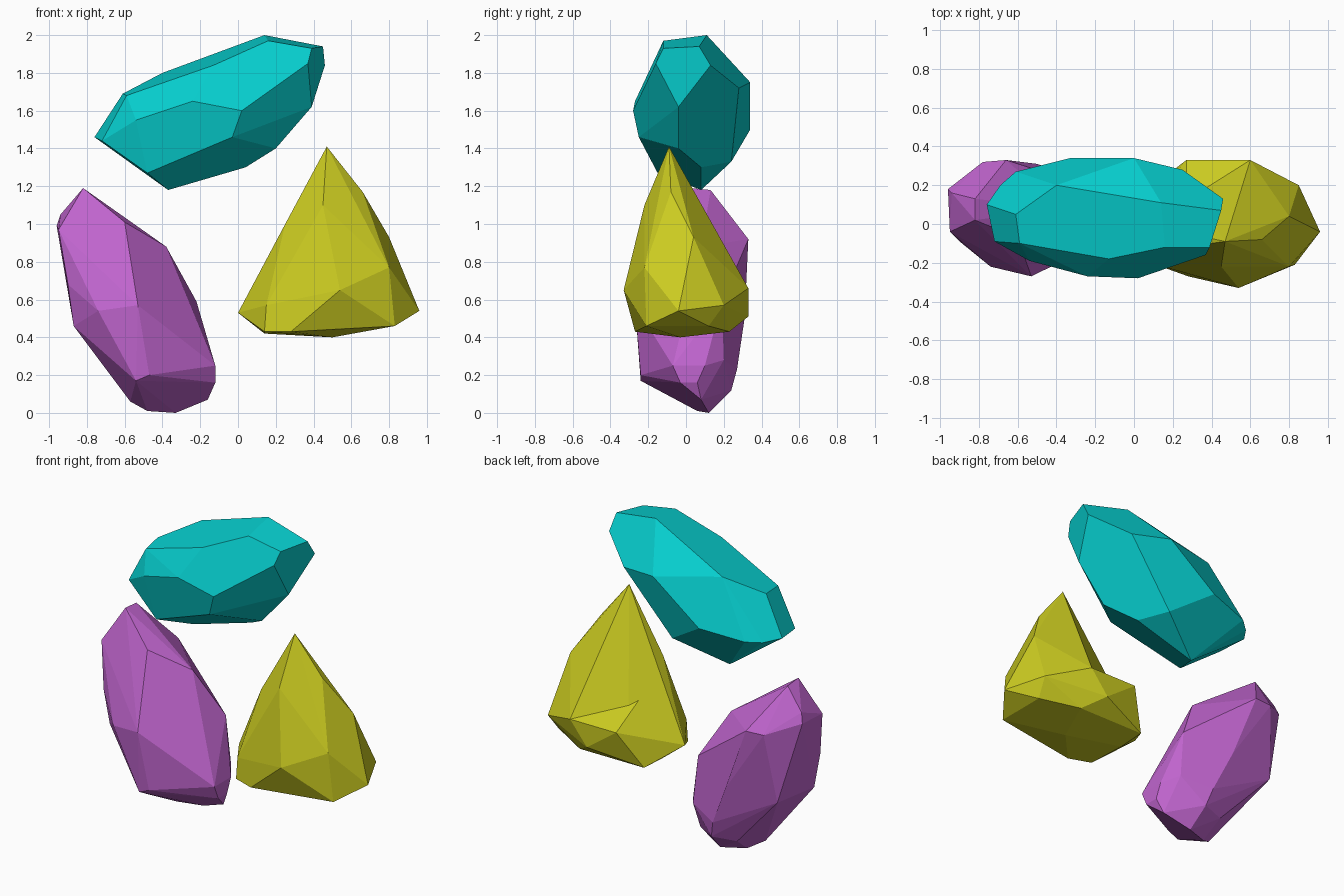
import bpy
import bmesh
import math
from mathutils import Vector

default_cube = bpy.data.objects.get("Cube")
if default_cube:
    bpy.data.objects.remove(default_cube, do_unlink=True)


def make_material(name, red, green, blue):
    material = bpy.data.materials.new(name)
    colour = (red, green, blue, 1)
    material.diffuse_color = colour
    material.use_nodes = True
    for node in material.node_tree.nodes:
        if node.type == "BSDF_PRINCIPLED":
            node.inputs["Base Color"].default_value = colour
    return material


def add_hull(target, corners):
    """Wrap a faceted convex shell around the corners and add it to target."""
    shell = bmesh.new()
    for corner in corners:
        shell.verts.new(Vector(corner))
    bmesh.ops.convex_hull(shell, input=shell.verts[:])
    loose = [vert for vert in shell.verts if not vert.link_faces]
    bmesh.ops.delete(shell, geom=loose, context="VERTS")
    # Merge nearly flat neighbours into the broad cut facets
    bmesh.ops.dissolve_limit(shell, angle_limit=math.radians(6),
                             verts=shell.verts[:], edges=shell.edges[:])
    bmesh.ops.recalc_face_normals(shell, faces=shell.faces[:])
    piece = bpy.data.meshes.new("piece")
    shell.to_mesh(piece)
    shell.free()
    target.from_mesh(piece)
    bpy.data.meshes.remove(piece)


def make_gem(name, material, *corner_groups):
    """Build one gem from one or more overlapping faceted shells."""
    combined = bmesh.new()
    for corners in corner_groups:
        add_hull(combined, corners)
    mesh = bpy.data.meshes.new(name)
    combined.to_mesh(mesh)
    combined.free()
    mesh.materials.append(material)
    for polygon in mesh.polygons:
        polygon.use_smooth = False
    gem = bpy.data.objects.new(name, mesh)
    bpy.context.scene.collection.objects.link(gem)
    return gem


teal = make_material("teal crystal", .002, .62, .62)
purple = make_material("purple crystal", .53, .13, .62)
yellow = make_material("yellow crystal", .6, .6, .015)

# Teal gem: slanting long crystal at the top
teal_crown = [
    (-.61, .05, 1.69), (-.59, -.1, 1.68), (-.4, .2, 1.8), (.14, .11, 2),
    (.16, -.12, 1.97), (-.13, -.18, 1.84), (.39, -.12, 1.93),
    (.45, .07, 1.94),
]
teal_girdle = [
    (-.76, .1, 1.46), (-.54, -.19, 1.55), (-.24, -.27, 1.65),
    (.02, -.28, 1.6), (.37, -.16, 1.85), (.46, .13, 1.84),
    (.25, .28, 1.72), (0, .34, 1.75), (-.33, .34, 1.5),
    (-.61, .27, 1.46), (-.69, .2, 1.45),
]
teal_keel = [
    (-.72, -.09, 1.44), (-.48, -.15, 1.27), (-.03, -.25, 1.46),
    (.39, -.04, 1.62), (.2, -.04, 1.4), (.04, .08, 1.3),
    (-.07, .24, 1.33), (-.37, .08, 1.18),
]
make_gem("teal_gem", teal, teal_crown + teal_girdle + teal_keel)

# Purple gem: leaning upright crystal
purple_tip = [
    (-.82, .02, 1.19), (-.82, .13, 1.18), (-.95, -.04, .97),
    (-.96, .18, .99), (-.94, .16, 1.05), (-.78, .32, .92),
    (-.66, .33, .92), (-.6, -.07, 1.01), (-.38, .08, .88),
]
purple_body = [
    (-.9, -.09, .68), (-.87, -.07, .46), (-.74, -.22, .54),
    (-.53, -.27, .57), (-.22, .19, .59), (-.83, .25, .47),
    (-.5, .31, .5),
]
purple_foot = [
    (-.54, -.24, .17), (-.47, -.24, .2), (-.12, -.07, .25),
    (-.12, -.03, .16), (-.12, .1, .25), (-.12, .06, .16),
    (-.19, .2, .28), (-.16, .08, .07), (-.33, .12, 0),
    (-.48, .06, .01), (-.57, 0, .06), (-.5, .19, .11),
    (-.35, .24, .12), (-.38, .27, .23),
]
make_gem("purple_gem", purple, purple_tip + purple_body + purple_foot)

# Yellow gem: pointed peak that leaves a sloping ledge behind it
yellow_rim = [
    (0, .01, .53), (.96, -.04, .54), (.8, -.22, .77), (.54, -.33, .65),
    (.85, .2, .57), (.6, .33, .66), (.15, -.22, .57),
]
yellow_peak = [
    (.47, -.09, 1.41), (.66, -.08, 1.17), (.8, .04, .93),
    (.25, -.12, 1), (.45, -.22, 1.1), (.24, -.03, .95),
    (.3, .16, .72), (.66, .22, .78),
]
yellow_base = [
    (.14, -.22, .43), (.28, -.27, .43), (.83, .12, .46),
    (.83, -.21, .46), (.5, -.03, .4), (.14, .05, .42),
    (.14, .23, .43), (.27, .33, .66), (.48, .33, .51), (.6, .23, .43),
    (.27, -.03, .85),
]
make_gem("yellow_gem", yellow, yellow_rim + yellow_peak,
         yellow_rim + yellow_base)
